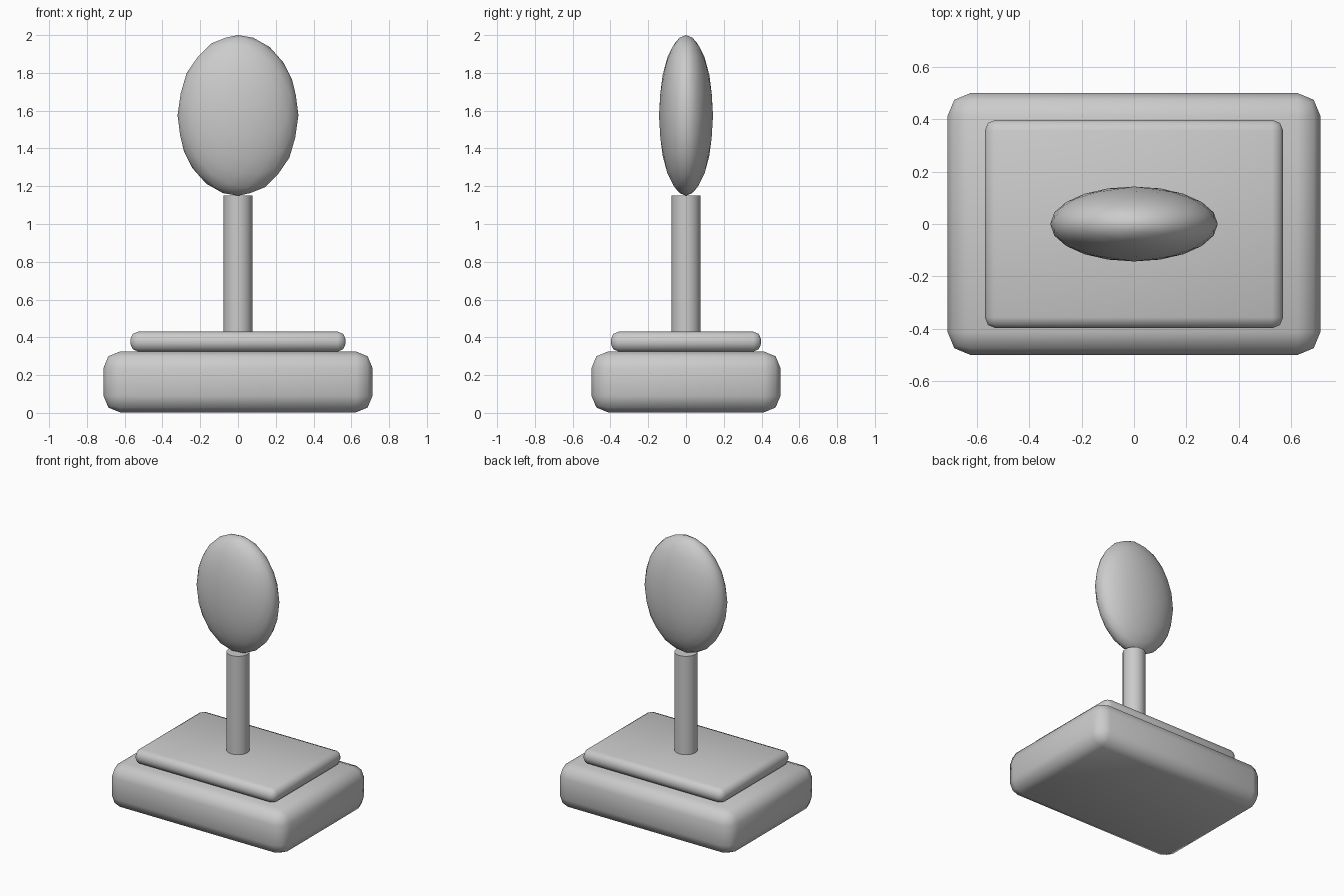
import bpy, math

if "Cube" in bpy.data.objects:
    bpy.data.objects.remove(bpy.data.objects["Cube"])


def smooth(obj, angle=50):
    bpy.ops.object.select_all(action='DESELECT')
    obj.select_set(True)
    bpy.context.view_layer.objects.active = obj
    bpy.ops.object.shade_smooth_by_angle(angle=math.radians(angle))


def rounded_slab(name, size, z0, radius):
    bpy.ops.mesh.primitive_cube_add(size=1, location=(0, 0, z0 + size[2] / 2))
    obj = bpy.context.object
    obj.name = name
    obj.scale = size
    bpy.ops.object.transform_apply(location=False, rotation=False, scale=True)
    bevel = obj.modifiers.new("Rounded edges", 'BEVEL')
    bevel.width = radius
    bevel.segments = 2
    bpy.ops.object.modifier_apply(modifier=bevel.name)
    smooth(obj)


# Stepped plinth
rounded_slab("base", (1.424, 1.0, 0.322), 0.003, 0.087)
rounded_slab("upper_plate", (1.14, 0.796, 0.105), 0.325, 0.042)

# Post
bpy.ops.mesh.primitive_cylinder_add(vertices=16, radius=0.077, depth=0.72,
                                    location=(0, 0, 0.79))
post = bpy.context.object
post.name = "post"
smooth(post)

# Flattened oval head
bpy.ops.mesh.primitive_ico_sphere_add(subdivisions=3, radius=1,
                                      location=(0, 0, 1.575))
head = bpy.context.object
head.name = "oval_head"
head.scale = (0.32, 0.143, 0.425)
bpy.ops.object.transform_apply(location=False, rotation=False, scale=True)
smooth(head, 80)
